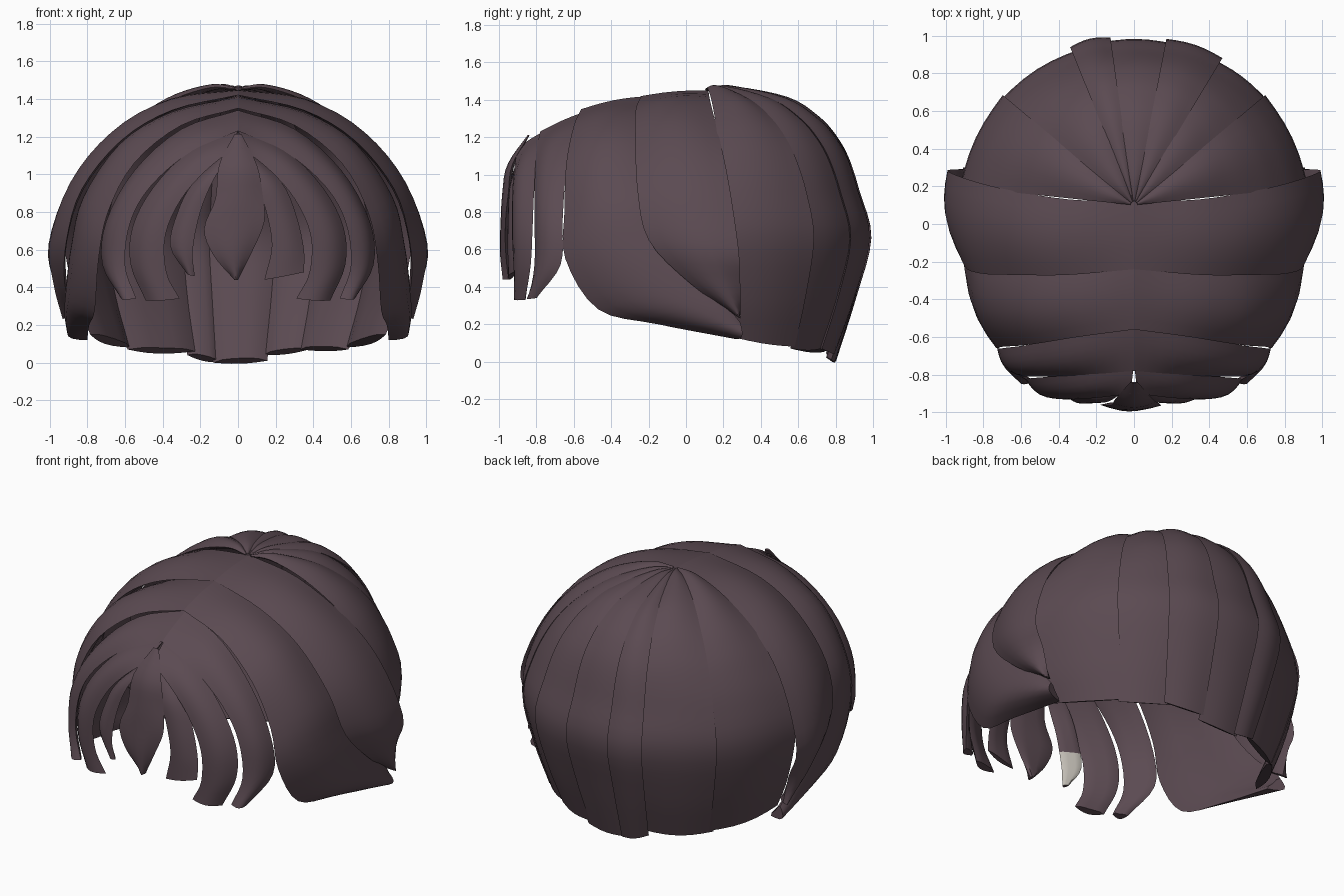
import bpy, bmesh, math
from mathutils import Vector

if "Cube" in bpy.data.objects:
    bpy.data.objects.remove(bpy.data.objects["Cube"])

def material(name, rgb):
    m = bpy.data.materials.new(name)
    m.diffuse_color = (*rgb, 1)
    m.use_nodes = True
    m.node_tree.nodes["Principled BSDF"].inputs["Base Color"].default_value = m.diffuse_color
    return m

HAIR = material("dark plum brown", (0.105, 0.069, 0.084))
PALE = material("pale lining", (0.55, 0.52, 0.47))
CENTRE = Vector((0, 0, 0.5))

def smooth_path(pts, sub=4):
    """Catmull-Rom curve through the points."""
    p = [Vector(q) for q in pts]
    p = [2 * p[0] - p[1]] + p + [2 * p[-1] - p[-2]]
    out = []
    for i in range(1, len(p) - 2):
        a, b, c, d = p[i - 1:i + 3]
        for k in range(sub):
            t = k / sub
            out.append(0.5 * (2 * b + (c - a) * t + (2 * a - 5 * b + 4 * c - d) * t * t
                              + (3 * b - a - 3 * c + d) * t ** 3))
    return out + [p[-2]]

def lock(name, edge_a, edge_b, bulge=0.04, thick=0.03, n=6, lining=False):
    """Closed lens-shaped hair lock lofted between two edge curves."""
    A, B = smooth_path(edge_a), smooth_path(edge_b)
    bm = bmesh.new()
    rings = []
    for i, (a, b) in enumerate(zip(A, B)):
        t = i / (len(A) - 1)
        grow = min(1, 0.2 + 3 * t)
        ring = []
        for k in range(2 * n):
            u = k / n if k <= n else 2 - k / n
            p = a.lerp(b, u)
            out = (p - CENTRE).normalized()
            s = math.sin(math.pi * u)
            off = bulge * s if k <= n else (bulge * 0.5 * s - thick * math.sqrt(max(s, 0)))
            ring.append(bm.verts.new(p + out * off * grow))
        rings.append(ring)
    for i in range(len(rings) - 1):
        for k in range(2 * n):
            j = (k + 1) % (2 * n)
            f = bm.faces.new((rings[i][k], rings[i][j], rings[i + 1][j], rings[i + 1][k]))
            if lining and k >= n and i > len(rings) * 0.55:
                f.material_index = 1
    bm.faces.new(rings[0])
    bm.faces.new(rings[-1])
    bmesh.ops.recalc_face_normals(bm, faces=bm.faces)
    me = bpy.data.meshes.new(name)
    bm.to_mesh(me)
    bm.free()
    me.materials.append(HAIR)
    me.materials.append(PALE)
    ob = bpy.data.objects.new(name, me)
    bpy.context.collection.objects.link(ob)
    bpy.ops.object.select_all(action='DESELECT')
    ob.select_set(True)
    bpy.context.view_layer.objects.active = ob
    bpy.ops.object.shade_smooth_by_angle(angle=math.radians(40))

def pair(name, a, b, **kw):
    """The same lock on both sides of the parting."""
    for side, s in (("left", 1), ("right", -1)):
        lock(f"{name}_{side}", [(s * x, y, z) for x, y, z in a],
             [(s * x, y, z) for x, y, z in b], **kw)

# Back panels fan out from the crown: (z, radius at back, radius at side)
PROFILE = [(1.455, .02, .02), (1.46, .17, .15), (1.40, .45, .34), (1.30, .61, .52),
           (1.20, .70, .65), (1.08, .765, .76), (.90, .82, .87), (.66, .88, .93),
           (.35, .80, .87)]

def meridian(deg, bottom, push):
    a = math.radians(deg)
    c, s = math.cos(a), math.sin(a)
    pts = []
    for z, rb, rs in PROFILE + [(bottom, .69, .79)]:
        r = (rb * s * s + rs * c * c) * (1 + push)
        pts.append((r * c, 0.1 + r * s, z))
    return pts

for i, (d0, d1, z0, z1, push) in enumerate([
        (6, 40, .15, .08, 0), (38, 62, .07, .07, -.01), (59, 79, .07, .04, .02),
        (77, 101, .01, .0, .0), (98, 112, .0, .04, .02),
        (109, 142, .06, .07, -.01), (140, 174, .08, .15, 0)]):
    lock(f"back_panel_{i + 1}", meridian(d0, z0, push), meridian(d1, z1, push),
         bulge=.035 if d1 - d0 > 28 else .02, thick=.045)

# Side locks sweeping back from the parting to behind the ears
pair("side_lock",
     [(0, -.24, 1.42), (.35, -.27, 1.34), (.62, -.27, 1.18), (.83, -.26, .92),
      (.91, -.2, .65), (.92, .02, .42), (.87, .26, .25)],
     [(0, .12, 1.45), (.34, .13, 1.39), (.66, .18, 1.19), (.86, .23, .95),
      (.99, .28, .61), (.94, .29, .42), (.90, .29, .24)], bulge=.05, thick=.04)

# Temple locks tucked under the side locks
pair("temple_lock",
     [(0, -.56, 1.35), (.3, -.6, 1.26), (.55, -.64, 1.06), (.69, -.65, .8),
      (.74, -.645, .55), (.76, -.47, .28), (.79, -.15, .2), (.80, .27, .12)],
     [(0, -.2, 1.42), (.35, -.22, 1.32), (.61, -.22, 1.15), (.81, -.2, .88),
      (.87, -.1, .65), (.90, .05, .45), (.90, .2, .32), (.88, .29, .21)],
     bulge=.07, thick=.04)

# Long fringe locks curling inwards
pair("outer_fringe",
     [(0, -.53, 1.34), (.3, -.59, 1.24), (.55, -.64, 1.02), (.70, -.66, .75),
      (.72, -.67, .52), (.62, -.8, .34)],
     [(0, -.78, 1.23), (.25, -.8, 1.12), (.46, -.81, .94), (.57, -.81, .75),
      (.60, -.81, .52), (.54, -.84, .34)], bulge=.035)
pair("inner_fringe",
     [(0, -.74, 1.24), (.25, -.78, 1.13), (.45, -.81, .93), (.56, -.82, .72),
      (.57, -.83, .52), (.49, -.86, .33)],
     [(.02, -.9, 1.14), (.17, -.92, 1.02), (.30, -.93, .87), (.385, -.93, .68),
      (.38, -.92, .48), (.31, -.91, .34)], bulge=.035)

# Short fringe wisps, different on each side
lock("short_wisp_right",
     [(-.04, -.88, 1.11), (-.13, -.94, .97), (-.2, -.95, .8), (-.24, -.95, .6), (-.23, -.93, .46)],
     [(-.05, -.83, 1.13), (-.24, -.88, .95), (-.32, -.9, .8), (-.36, -.91, .62), (-.27, -.92, .47)],
     bulge=.02, thick=.02, lining=True)
lock("short_wisp_left",
     [(.04, -.88, 1.11), (.1, -.94, .95), (.15, -.95, .8), (.18, -.95, .62), (.14, -.94, .44)],
     [(.05, -.83, 1.13), (.23, -.88, .96), (.31, -.9, .78), (.35, -.91, .6), (.35, -.92, .48)],
     bulge=.02, thick=.02)

# Central forelock ending in a point
lock("forelock",
     [(-.02, -.84, 1.21), (-.10, -.93, 1.05), (-.12, -.96, .87), (-.18, -.96, .71),
      (-.13, -.965, .57), (-.02, -.95, .44)],
     [(.02, -.84, 1.21), (.10, -.93, 1.05), (.13, -.95, .9), (.14, -.965, .75),
      (.08, -.965, .6), (.0, -.95, .44)], bulge=.03, thick=.03)
